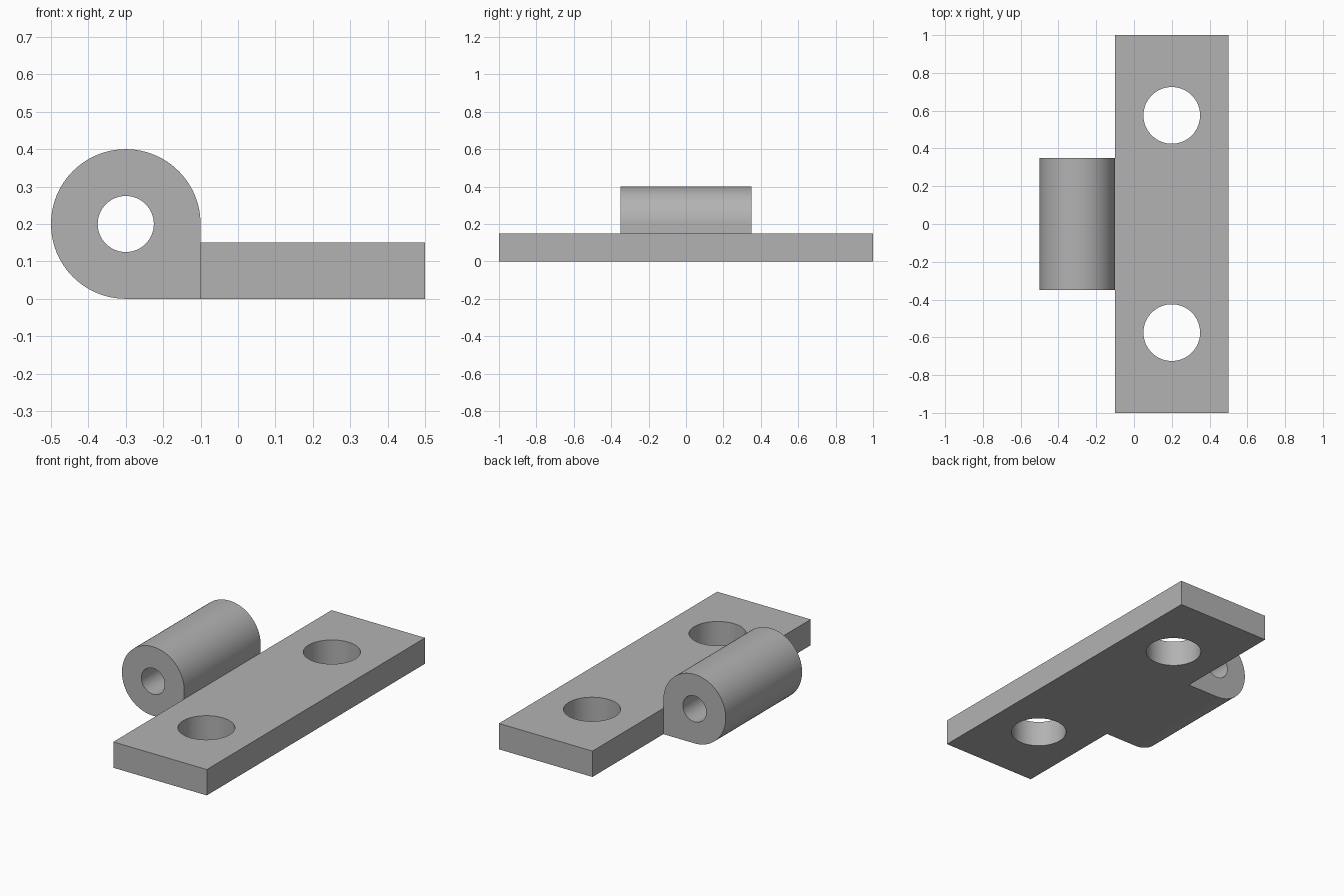
import bpy, bmesh
from math import sin, cos, pi, radians

cube = bpy.data.objects.get("Cube")
if cube:
    bpy.data.objects.remove(cube, do_unlink=True)

STEEL = (0.45, 0.45, 0.45, 1.0)
steel = bpy.data.materials.new("grey steel")
steel.use_nodes = True
steel.diffuse_color = STEEL
steel.node_tree.nodes["Principled BSDF"].inputs["Base Color"].default_value = STEEL


def prism(name, points, axis, start, end):
    """Extrude a closed 2D outline along y (outline in xz) or z (outline in xy)."""
    def place(p, d):
        return (p[0], d, p[1]) if axis == "y" else (p[0], p[1], d)
    bm = bmesh.new()
    face = bm.faces.new([bm.verts.new(place(p, start)) for p in points])
    grown = bmesh.ops.extrude_face_region(bm, geom=[face])
    moved = [v for v in grown["geom"] if isinstance(v, bmesh.types.BMVert)]
    shift = place((0, 0), end - start)
    bmesh.ops.translate(bm, verts=moved, vec=shift)
    bmesh.ops.recalc_face_normals(bm, faces=bm.faces)
    mesh = bpy.data.meshes.new(name)
    bm.to_mesh(mesh)
    bm.free()
    mesh.materials.append(steel)
    obj = bpy.data.objects.new(name, mesh)
    bpy.context.collection.objects.link(obj)
    return obj


def arc(cx, cy, r, a0, a1, steps):
    angles = [radians(a0 + (a1 - a0) * i / steps) for i in range(steps + 1)]
    return [(cx + r * cos(a), cy + r * sin(a)) for a in angles]


def combine(target, tool, operation):
    """Apply an exact boolean and discard the tool."""
    mod = target.modifiers.new(operation.lower(), "BOOLEAN")
    mod.operation = operation
    mod.solver = "EXACT"
    mod.object = tool
    bpy.context.view_layer.objects.active = target
    bpy.ops.object.modifier_apply(modifier=mod.name)
    bpy.data.objects.remove(tool, do_unlink=True)


# Flat mounting plate
hinge = prism("hinge_leaf", [(-0.1, -1), (0.5, -1), (0.5, 1), (-0.1, 1)], "z", 0, 0.15)

# Barrel: three quarters round, with a square foot meeting the plate
outline = arc(-0.3, 0.2, 0.2, 0, 270, 72) + [(-0.1, 0)]
combine(hinge, prism("barrel", outline, "y", -0.35, 0.35), "UNION")

# Pin bore through the barrel
bore = arc(-0.3, 0.2, 0.075, 0, 360, 64)[:-1]
combine(hinge, prism("pin_bore", bore, "y", -0.5, 0.5), "DIFFERENCE")

# Screw holes through the plate
for side in (-1, 1):
    hole = arc(0.2, side * 0.575, 0.15, 0, 360, 64)[:-1]
    combine(hinge, prism("screw_hole", hole, "z", -0.1, 0.3), "DIFFERENCE")

# Smooth the round walls, keep the edges crisp
bpy.ops.object.select_all(action="DESELECT")
hinge.select_set(True)
bpy.context.view_layer.objects.active = hinge
bpy.ops.object.shade_smooth_by_angle(angle=radians(30))
